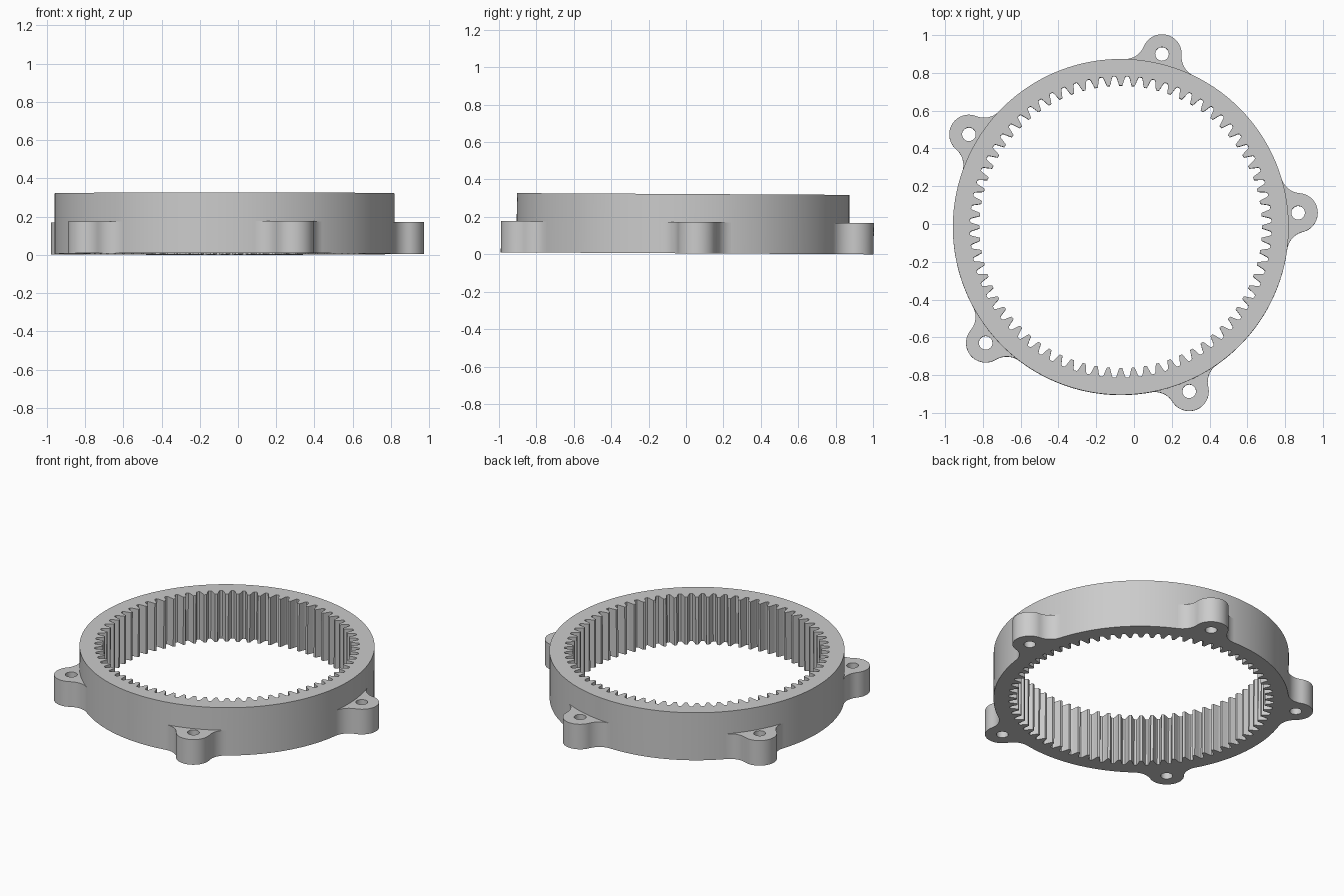
import bpy
from math import sin, cos, pi, radians, acos, atan2
from mathutils import Matrix, Vector

if "Cube" in bpy.data.objects:
    bpy.data.objects.remove(bpy.data.objects["Cube"])

CX, CY = -0.07, -0.017          # ring centre
R_OUT, R_ROOT, R_TIP = 0.889, 0.798, 0.748
H_RING, H_LUG = 0.317, 0.167
TEETH = 72
LUG_D, LUG_R, HOLE_R, FILLET = 0.942, 0.104, 0.036, 0.11
TILT = -0.0053                  # the part leans very slightly to the back


def polar(r, a, c=(0, 0)):
    return (c[0] + r * cos(a), c[1] + r * sin(a))


def arc(c, r, a0, a1, n):
    return [polar(r, a0 + (a1 - a0) * i / n, c) for i in range(n + 1)]


def circle(c, r, n):
    return arc(c, r, 0, 2 * pi, n)[:-1]


def plate(name, loops, height, turn=0.0):
    """Extrude closed outlines (first is outer, others are holes)."""
    cu = bpy.data.curves.new(name, 'CURVE')
    cu.dimensions = '2D'
    cu.fill_mode = 'BOTH'
    cu.extrude = height / 2
    for pts in loops:
        s = cu.splines.new('POLY')
        s.points.add(len(pts) - 1)
        for p, (x, y) in zip(s.points, pts):
            p.co = (x, y, 0, 1)
        s.use_cyclic_u = True
    ob = bpy.data.objects.new(name, cu)
    bpy.context.collection.objects.link(ob)
    bpy.ops.object.select_all(action='DESELECT')
    ob.select_set(True)
    bpy.context.view_layer.objects.active = ob
    bpy.ops.object.convert(target='MESH')
    ob = bpy.context.object
    place = (Matrix.Translation((0, 0, 0.0053)) @ Matrix.Rotation(TILT, 4, 'X')
             @ Matrix.Translation((CX, CY, height / 2)) @ Matrix.Rotation(turn, 4, 'Z'))
    ob.data.transform(place)
    bpy.ops.object.shade_smooth_by_angle(angle=radians(25))
    return ob


# Toothed ring: one tooth period as (fraction of pitch, radius)
tooth = [(-.12, R_TIP), (.12, R_TIP), (.2, .763), (.27, .779), (.33, .792), (.4, R_ROOT),
         (.6, R_ROOT), (.67, .792), (.73, .779), (.8, .763)]
step = 2 * pi / TEETH
gear = [polar(r, (i + u) * step) for i in range(TEETH) for u, r in tooth]
plate("toothed_ring", [circle((0, 0), R_OUT, 240), gear], H_RING)

# Mounting lug outline, pointing along +x, with concave fillets onto the ring
a, b = R_OUT + FILLET, LUG_R + FILLET
t = acos((a * a + LUG_D ** 2 - b * b) / (2 * a * LUG_D))
F = polar(a, t)                                  # upper fillet centre
e = atan2(F[1], F[0] - LUG_D)                    # lug-to-fillet direction
upper = arc(F, FILLET, e + pi, t + pi, 10) if e < t else arc(F, FILLET, e - pi, t - pi, 10)
lower = [(x, -y) for x, y in reversed(upper)]
outline = (arc((LUG_D, 0), LUG_R, -e, e, 32) + upper[1:]
           + arc((0, 0), R_OUT - 0.001, t, -t, 12)[1:-1] + lower[:-1])
hole = circle((LUG_D, 0), HOLE_R, 32)

for k in range(5):
    plate(f"mounting_lug_{k + 1}", [outline, hole], H_LUG, radians(4.6 + 72 * k))
